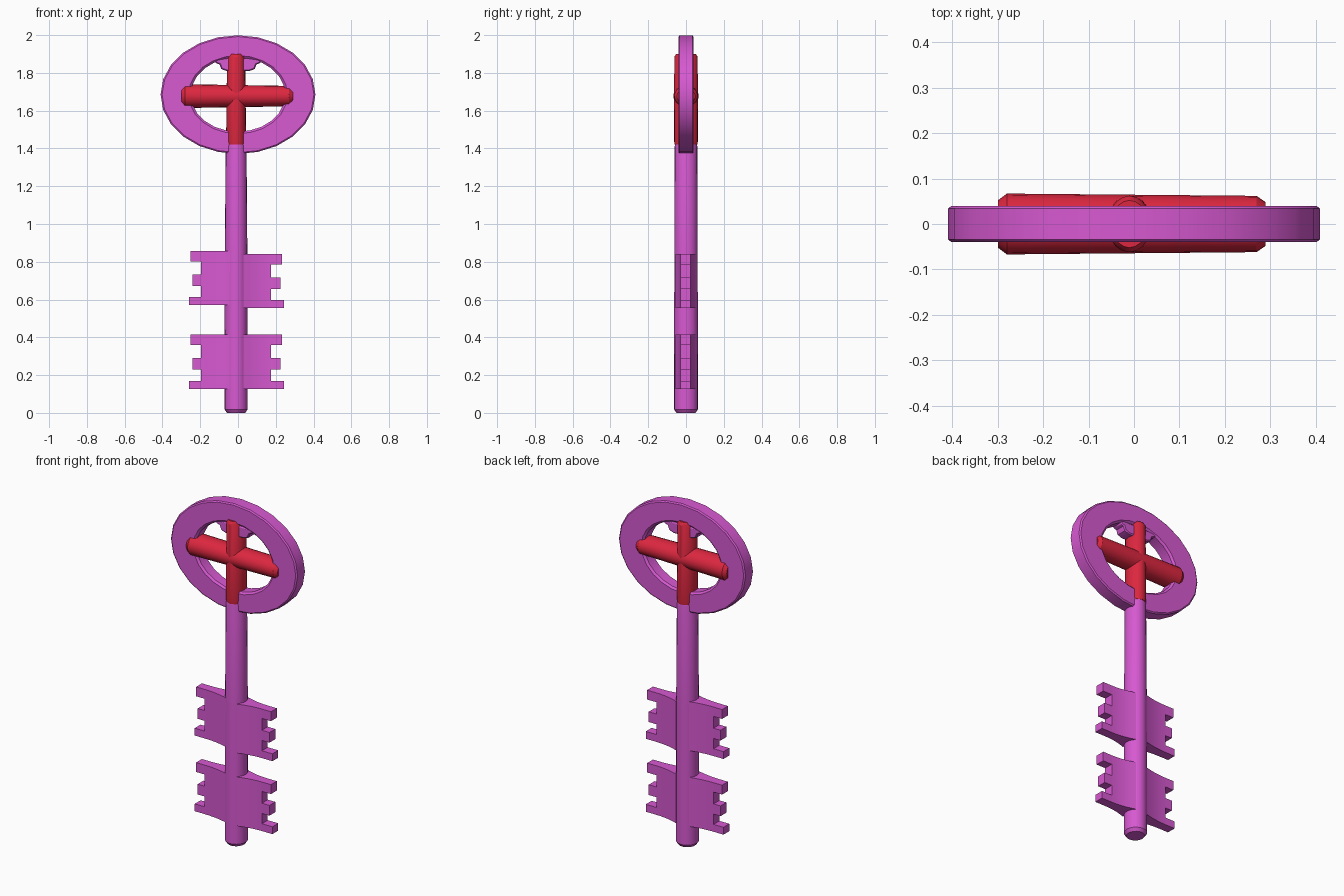
import bpy, bmesh, math
from mathutils import Vector

cube = bpy.data.objects.get("Cube")
if cube:
    bpy.data.objects.remove(cube, do_unlink=True)


def material(name, color):
    m = bpy.data.materials.new(name)
    m.use_nodes = True
    m.diffuse_color = color
    m.node_tree.nodes["Principled BSDF"].inputs["Base Color"].default_value = color
    return m


purple = material("orchid purple", (0.68, 0.10, 0.64, 1))
red = material("crimson red", (0.72, 0.02, 0.05, 1))
CX = -0.01       # shaft axis
HEAD_Z = 1.685   # ring centre


def finish(name, bm, mat, bevel=0, smooth=True):
    bmesh.ops.recalc_face_normals(bm, faces=bm.faces)
    me = bpy.data.meshes.new(name)
    bm.to_mesh(me)
    bm.free()
    me.materials.append(mat)
    ob = bpy.data.objects.new(name, me)
    bpy.context.collection.objects.link(ob)
    if bevel:
        mod = ob.modifiers.new("Edge", "BEVEL")
        mod.width = bevel
        mod.segments = 1
        mod.limit_method = "ANGLE"
        mod.angle_limit = math.radians(50)
    if smooth:
        bpy.ops.object.select_all(action="DESELECT")
        ob.select_set(True)
        bpy.context.view_layer.objects.active = ob
        bpy.ops.object.shade_smooth_by_angle(angle=math.radians(32))
    return ob


def rod(name, mat, stations, place, sides=20):
    """Loft ellipses given as (distance, half width, half depth)."""
    bm = bmesh.new()
    loops = []
    for d, a, b in stations:
        angles = [math.tau * i / sides for i in range(sides)]
        loops.append([bm.verts.new(place(a * math.cos(t), b * math.sin(t), d)) for t in angles])
    for lo, hi in zip(loops, loops[1:]):
        for i in range(sides):
            j = (i + 1) % sides
            bm.faces.new((lo[i], lo[j], hi[j], hi[i]))
    bm.faces.new(loops[0])
    bm.faces.new(loops[-1])
    return finish(name, bm, mat)


def prism(bm, points, offset):
    """Extrude a flat outline along the offset."""
    face = bm.faces.new([bm.verts.new(p) for p in points])
    new = bmesh.ops.extrude_face_region(bm, geom=[face])["geom"]
    bmesh.ops.translate(bm, vec=offset, verts=[v for v in new if isinstance(v, bmesh.types.BMVert)])


# Shaft and the two crossed bars
upright = lambda a, b, d: (CX + a, b, d)
sideways = lambda a, b, d: (d, b, 1.677 + a)
rod("shaft", purple, [(0, .048, .05), (.018, .061, .063), (.8, .060, .062),
                      (1.41, .055, .060), (1.43, .050, .056)], upright)
rod("upright_bar", red, [(1.42, .051, .060), (1.44, .053, .063), (1.885, .048, .062),
                         (1.90, .040, .052)], upright)
rod("cross_bar", red, [(-.30, .048, .052), (-.28, .063, .067), (.27, .054, .062),
                       (.29, .040, .048)], sideways)

# Oval ring with a flat front and back
bm = bmesh.new()
SEG = 24
section = [(.41, .314, -.034), (.41, .314, .034), (.402, .307, .04), (.262, .207, .04),
           (.25, .196, .03), (.25, .196, -.03), (.262, .207, -.04), (.402, .307, -.04)]
loops = []
for i in range(SEG):
    t = math.tau * i / SEG
    loops.append([bm.verts.new((rx * math.cos(t), y, HEAD_Z + rz * math.sin(t)))
                  for rx, rz, y in section])
for i in range(SEG):
    a, b = loops[i], loops[(i + 1) % SEG]
    for k in range(len(section)):
        n = (k + 1) % len(section)
        bm.faces.new((a[k], a[n], b[n], b[k]))
finish("bow_ring", bm, purple)

# Rounded lug hanging inside the top of the ring
bm = bmesh.new()
half = [(.125, 1.875), (.118, 1.852), (.098, 1.845), (.088, 1.82), (.06, 1.81)]
outline = [(-x, z) for x, z in half] + [(x, z) for x, z in reversed(half)]
prism(bm, [(x, -.035, z) for x, z in outline], Vector((0, .07, 0)))
finish("ring_lug", bm, purple, bevel=.006)


# Key bits: a web that flares into the shaft, with three teeth
def bit(name, side, bottom, top, web, teeth):
    bm = bmesh.new()
    root = .03
    curve = []
    for i in range(7):
        f = i / 6
        curve.append((side * (root + (web - root) * f), .027 + .026 * (1 - f) ** 2))
    mid = -.002
    points = [(x, mid - h, bottom) for x, h in curve] + [(x, mid + h, bottom) for x, h in reversed(curve)]
    prism(bm, points, Vector((0, 0, top - bottom)))
    for reach, lo, hi in teeth:
        corners = [(side * web, -1), (side * reach, -1), (side * reach, 1), (side * web, 1)]
        prism(bm, [(x, mid + s * .027, lo) for x, s in corners], Vector((0, 0, hi - lo)))
    return finish(name, bm, purple)


for level, base in (("lower", .127), ("upper", .562)):
    top = base + .287
    rows = [(0, 0, .043), (-.019, .103, .163), (-.009, .232, .287)]
    for side, label, web, reach in ((-1, "right", .196, .26), (1, "left", .175, .243)):
        lift = .008 * (-side) if level == "upper" else 0
        z = base + lift
        bit(f"{level}_{label}_bit", side, z, top + lift, web,
            [(reach + dx, z + lo, z + hi) for dx, lo, hi in rows])
